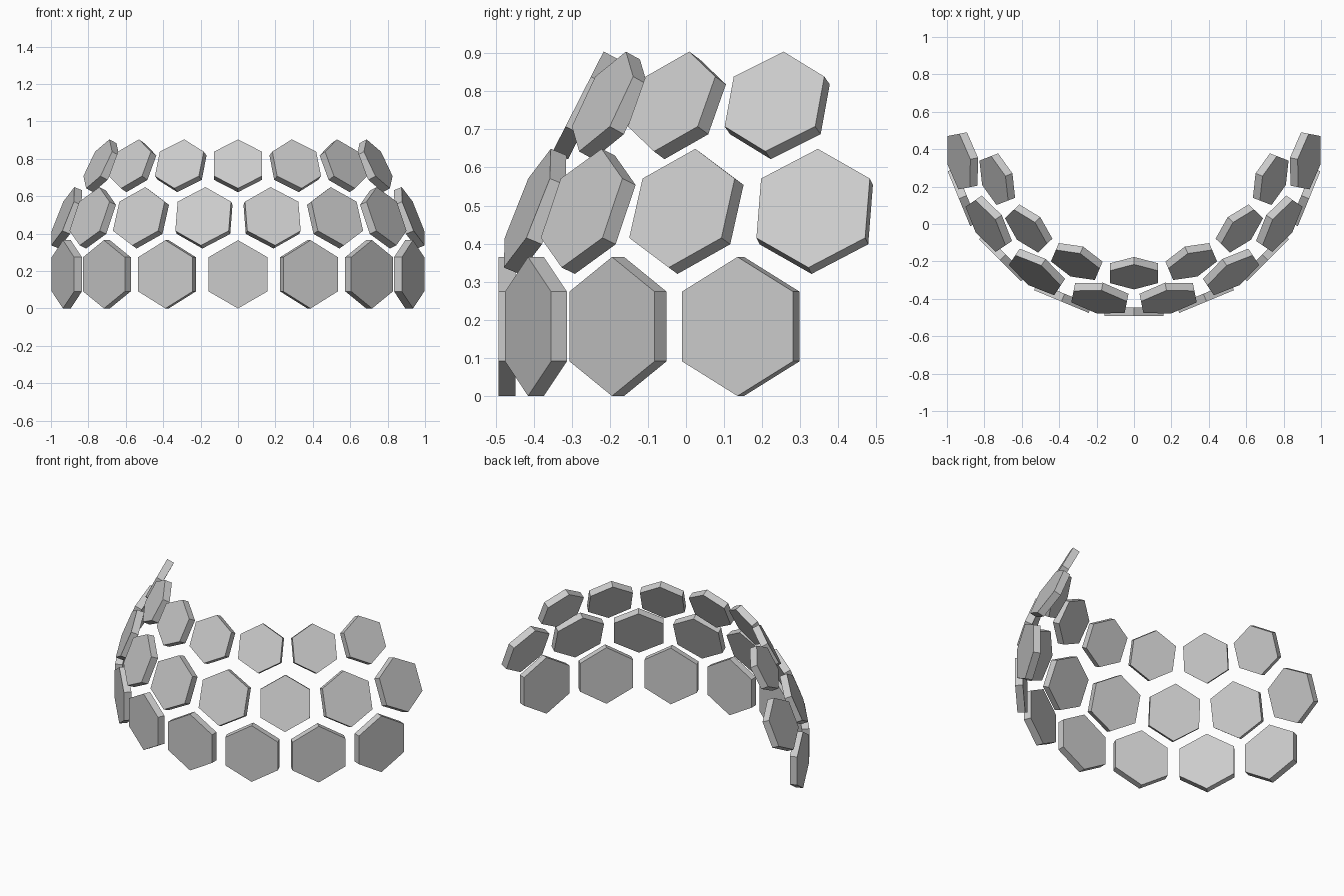
import bpy
from math import sin, cos, pi, radians
from mathutils import Matrix, Vector

if "Cube" in bpy.data.objects:
    bpy.data.objects.remove(bpy.data.objects["Cube"])

AXIS_Y = 0.52      # vertical axis of the dome the tiles sit on
THICK = 0.045


def hex_tile(name, azimuth, tilt, ring_radius, z, size):
    """Hexagonal plate, point up, outer face centred on the ring."""
    out_flat = Vector((sin(azimuth), -cos(azimuth), 0))
    side = Vector((cos(azimuth), sin(azimuth), 0))
    normal = out_flat * cos(tilt) + Vector((0, 0, sin(tilt)))
    up = normal.cross(side)
    centre = Vector((0, AXIS_Y, z)) + out_flat * ring_radius
    verts = []
    for depth in (0, THICK):
        for k in range(6):
            a = k * pi / 3
            verts.append(centre + side * size * sin(a) + up * size * cos(a) - normal * depth)
    if up.z < 0:
        up = -up
    faces = [tuple(range(5, -1, -1)), tuple(range(6, 12))]
    faces += [(k, (k + 1) % 6, (k + 1) % 6 + 6, k + 6) for k in range(6)]
    mesh = bpy.data.meshes.new(name)
    mesh.from_pydata(verts, [], faces)
    # make all normals point outwards
    import bmesh
    bm = bmesh.new()
    bm.from_mesh(mesh)
    bmesh.ops.recalc_face_normals(bm, faces=bm.faces)
    bm.to_mesh(mesh)
    bm.free()
    bpy.context.collection.objects.link(bpy.data.objects.new(name, mesh))


# rows: name, tile count, azimuth step, tilt, ring radius, centre height, hex radius
rows = [
    ("lower_tile", 7, 22.55, 0, 1.012, 0.1825, 0.1825),
    ("middle_tile", 8, 22.5, 22.0, 0.955, 0.493, 0.168),
    ("upper_tile", 7, 23.0, 27.0, 0.803, 0.773, 0.147),
]
for name, count, step, tilt, radius, z, size in rows:
    for i in range(count):
        azimuth = radians((i - (count - 1) / 2) * step)
        hex_tile(f"{name}_{i + 1}", azimuth, radians(tilt), radius, z, size)
